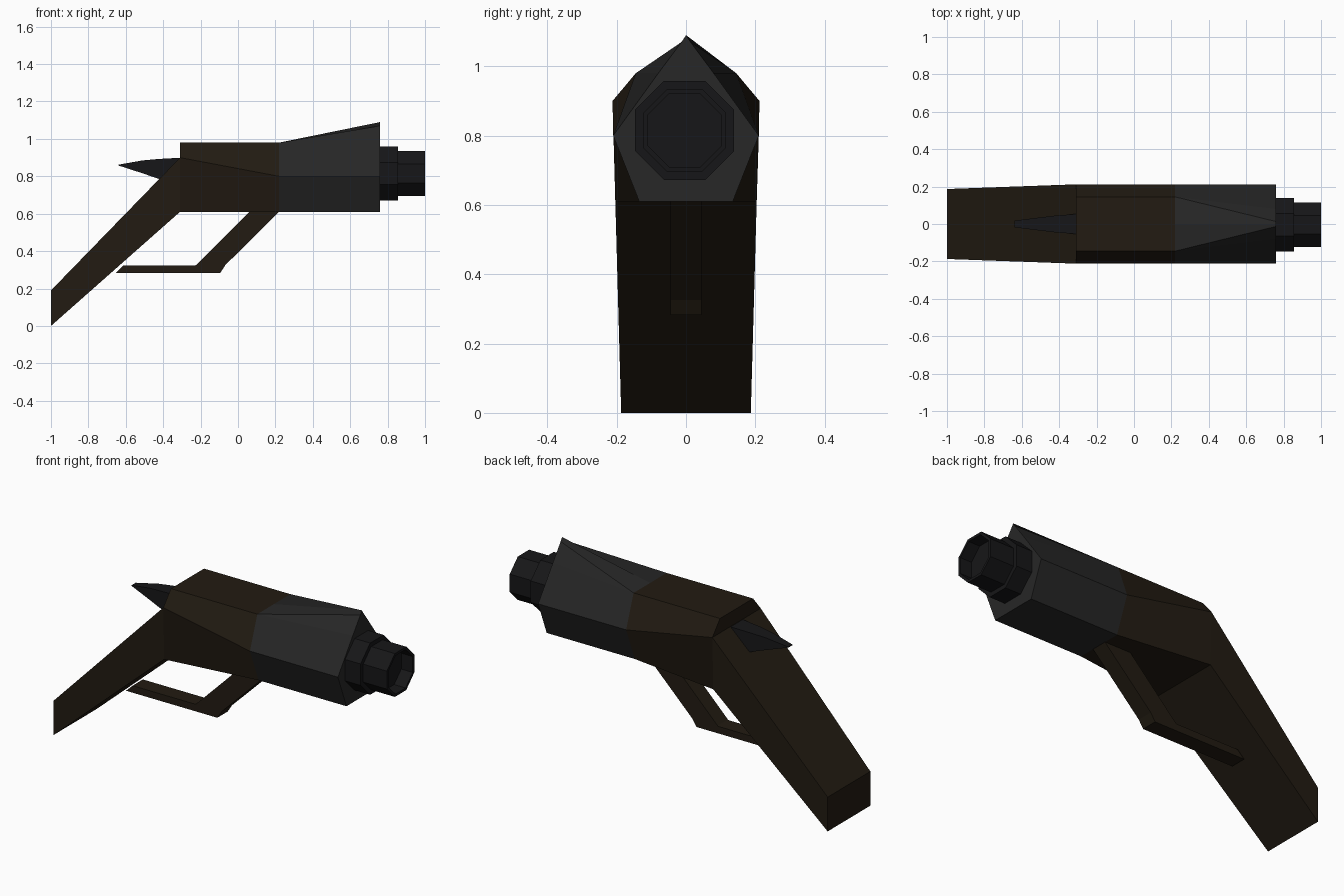
import bpy, bmesh
from math import cos, sin, pi

if "Cube" in bpy.data.objects:
    bpy.data.objects.remove(bpy.data.objects["Cube"])


def material(name, rgb):
    m = bpy.data.materials.new(name)
    m.diffuse_color = (*rgb, 1)
    m.use_nodes = True
    m.node_tree.nodes["Principled BSDF"].inputs["Base Color"].default_value = m.diffuse_color
    return m


BROWN = material("dark_brown", (0.016, 0.011, 0.006))
GREY = material("dark_grey", (0.020, 0.020, 0.020))
BLACK = material("near_black", (0.008, 0.008, 0.009))


def loft(name, rings, mat, caps=(True, True)):
    """Skin matching closed rings of (x, y, z) points."""
    bm = bmesh.new()
    loops = [[bm.verts.new(p) for p in ring] for ring in rings]
    n = len(loops[0])
    for a, b in zip(loops, loops[1:]):
        for i in range(n):
            j = (i + 1) % n
            bm.faces.new((a[i], a[j], b[j], b[i]))
    if caps[0]:
        bm.faces.new(loops[0][::-1])
    if caps[1]:
        bm.faces.new(loops[-1])
    bmesh.ops.remove_doubles(bm, verts=bm.verts[:], dist=1e-5)
    bmesh.ops.recalc_face_normals(bm, faces=bm.faces[:])
    mesh = bpy.data.meshes.new(name)
    bm.to_mesh(mesh)
    bm.free()
    obj = bpy.data.objects.new(name, mesh)
    bpy.context.collection.objects.link(obj)
    mesh.materials.append(mat)
    return obj


def section(x, half):
    """Mirror a half section of (y, z), bottom to top, into a ring at x."""
    other = [(-y, z) for y, z in reversed(half) if y > 0]
    return [(x, y, z) for y, z in half + other]


def octagon(x, r, cz=0.815):
    return [(x, -0.004 + r * cos(pi / 8 + k * pi / 4),
             cz + r * sin(pi / 8 + k * pi / 4)) for k in range(8)]


# Receiver: widens at the rear to meet the grip
loft("receiver", [
    section(-0.31, [(0.204, 0.61), (0.212, 0.90), (0.145, 0.98)]),
    section(0.22, [(0.135, 0.61), (0.21, 0.80), (0.145, 0.98)]),
], BROWN, (True, False))

# Slanted grip
loft("grip", [
    section(-0.31, [(0.204, 0.61), (0.212, 0.90)]),
    section(-1.0, [(0.187, 0.0), (0.187, 0.19)]),
], BROWN, (False, True))

# Barrel shroud rising to a pointed front sight
loft("barrel_shroud", [
    section(0.22, [(0.135, 0.61), (0.21, 0.80), (0.145, 0.98), (0.145, 0.98), (0, 0.98)]),
    section(0.76, [(0.135, 0.61), (0.21, 0.80), (0.08, 0.98), (0.013, 1.07), (0, 1.09)]),
], GREY, (False, True))

# Octagonal collar and hollow muzzle
loft("barrel_collar", [octagon(0.74, 0.155), octagon(0.855, 0.155)], BLACK)
loft("muzzle", [octagon(0.84, 0.13), octagon(1.0, 0.13),
                octagon(1.0, 0.115), octagon(0.93, 0.115)], BLACK)

# Trigger guard: a bent strip swept from the receiver to the grip
guard = [((0.06, 0.61), (0.22, 0.61)), ((-0.225, 0.325), (-0.068, 0.325)),
         ((-0.23, 0.322), (-0.095, 0.283)), ((-0.615, 0.322), (-0.655, 0.283))]
loft("trigger_guard", [
    [(a[0], -0.045, a[1]), (a[0], 0.045, a[1]), (b[0], 0.045, b[1]), (b[0], -0.045, b[1])]
    for a, b in guard], BROWN)

# Hammer spur tapering to the rear
spur = [(-0.29, 0.055, 0.79, 0.90), (-0.42, 0.045, 0.785, 0.893),
        (-0.51, 0.034, 0.816, 0.885), (-0.64, 0.018, 0.858, 0.862)]
loft("hammer_spur", [section(x, [(w, lo), (w, hi)]) for x, w, lo, hi in spur], BLACK)
